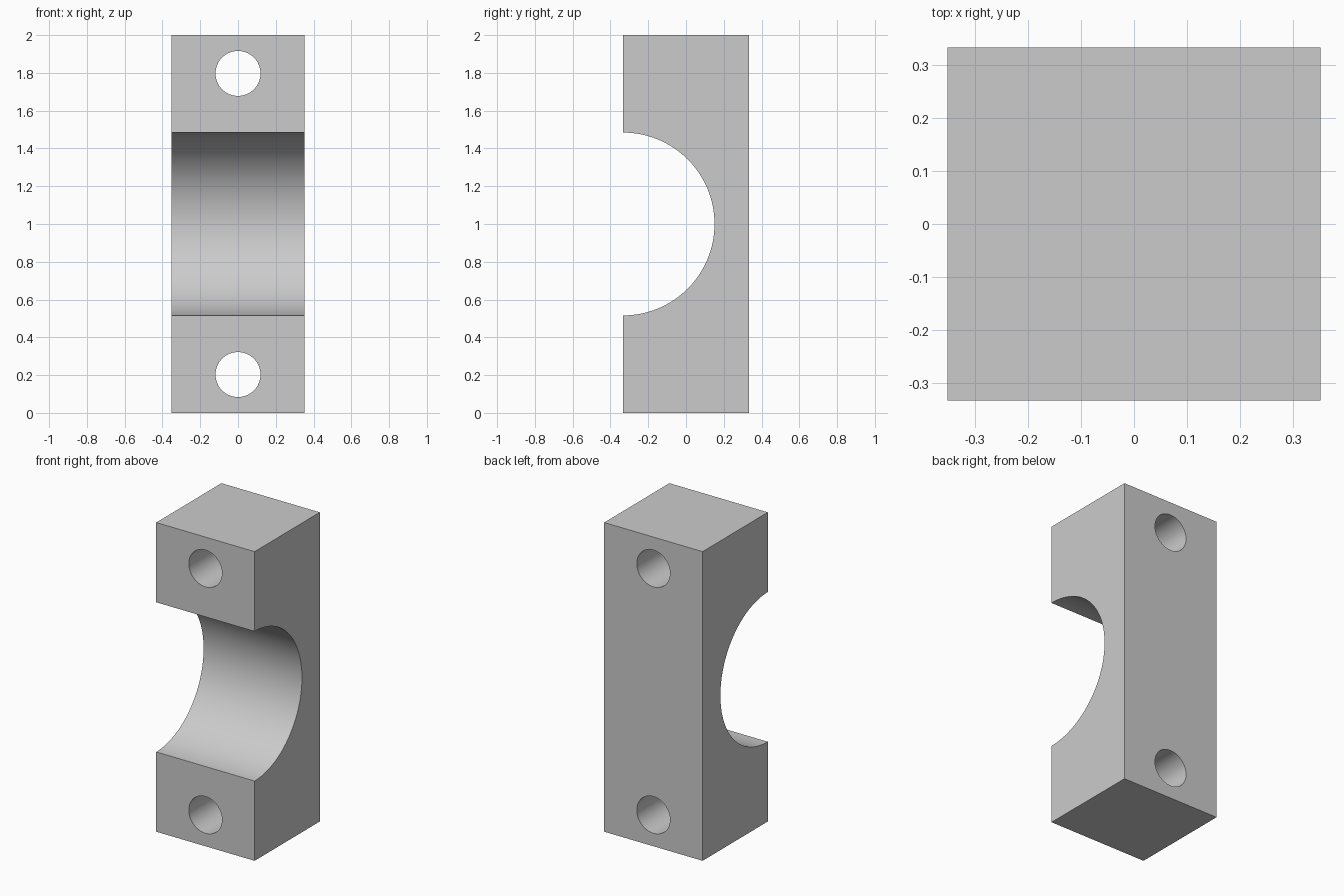
import bpy
import bmesh
from math import sin, cos, pi, radians

HALF_W, HALF_D, HEIGHT = 0.352, 0.333, 2.0
BORE_R, HOLE_R, HOLE_OFFSET = 0.484, 0.119, 0.797
ARC_STEPS = 64

cube = bpy.data.objects.get("Cube")
if cube:
    bpy.data.objects.remove(cube, do_unlink=True)

# Plain grey material
grey = bpy.data.materials.new("plain grey")
grey.use_nodes = True
colour = (0.6, 0.6, 0.6, 1)
grey.diffuse_color = colour
grey.node_tree.nodes["Principled BSDF"].inputs["Base Color"].default_value = colour

# Clamp half: side profile with a half-round bore, extruded across the width
mid = HEIGHT / 2
profile = [(-HALF_D, 0), (HALF_D, 0), (HALF_D, HEIGHT), (-HALF_D, HEIGHT)]
for i in range(ARC_STEPS + 1):
    a = pi / 2 - pi * i / ARC_STEPS
    profile.append((-HALF_D + BORE_R * cos(a), mid + BORE_R * sin(a)))

bm = bmesh.new()
face = bm.faces.new([bm.verts.new((-HALF_W, y, z)) for y, z in profile])
side = bmesh.ops.extrude_face_region(bm, geom=[face])
verts = [g for g in side["geom"] if isinstance(g, bmesh.types.BMVert)]
bmesh.ops.translate(bm, verts=verts, vec=(2 * HALF_W, 0, 0))
bmesh.ops.recalc_face_normals(bm, faces=bm.faces)
mesh = bpy.data.meshes.new("clamp_half")
bm.to_mesh(mesh)
bm.free()
mesh.materials.append(grey)
clamp = bpy.data.objects.new("clamp_half", mesh)
bpy.context.collection.objects.link(clamp)

# Bolt holes, front to back, above and below the bore
for sign in (-1, 1):
    bpy.ops.mesh.primitive_cylinder_add(
        vertices=64, radius=HOLE_R, depth=4 * HALF_D,
        location=(0, 0, mid + sign * HOLE_OFFSET), rotation=(pi / 2, 0, 0))
    cutter = bpy.context.object
    cutter.name = "bolt_hole_cutter"
    cutter.hide_render = True
    cutter.data.materials.append(grey)
    cut = clamp.modifiers.new("bolt_hole", "BOOLEAN")
    cut.operation = "DIFFERENCE"
    cut.solver = "EXACT"
    cut.object = cutter
    bpy.context.view_layer.objects.active = clamp
    bpy.ops.object.modifier_apply(modifier=cut.name)
    bpy.data.objects.remove(cutter, do_unlink=True)

# Smooth bore and holes, crisp block edges
bpy.ops.object.select_all(action="DESELECT")
clamp.select_set(True)
bpy.context.view_layer.objects.active = clamp
bpy.ops.object.shade_smooth_by_angle(angle=radians(30))
